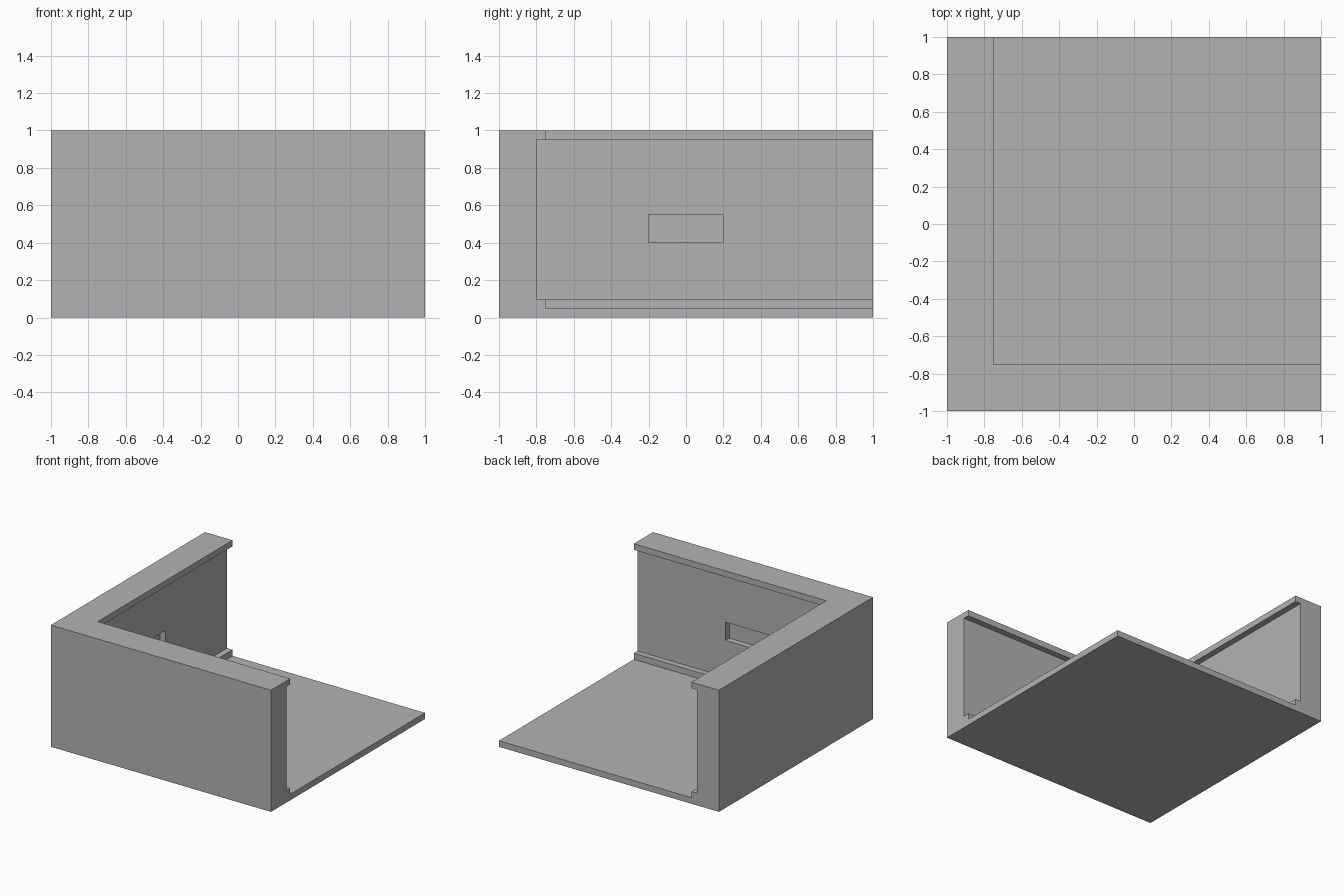
import bpy
import bmesh
from mathutils import Matrix, Vector

cube = bpy.data.objects.get("Cube")
if cube:
    bpy.data.objects.remove(cube, do_unlink=True)

grey = bpy.data.materials.new("plain grey")
grey.use_nodes = True
grey.diffuse_color = (0.45, 0.45, 0.45, 1)
bsdf = next(n for n in grey.node_tree.nodes if n.type == "BSDF_PRINCIPLED")
bsdf.inputs["Base Color"].default_value = grey.diffuse_color


def add_object(name, bm):
    bmesh.ops.recalc_face_normals(bm, faces=bm.faces)
    mesh = bpy.data.meshes.new(name)
    bm.to_mesh(mesh)
    bm.free()
    mesh.materials.append(grey)
    obj = bpy.data.objects.new(name, mesh)
    bpy.context.collection.objects.link(obj)
    return obj


def add_box(name, low, high):
    low, high = Vector(low), Vector(high)
    bm = bmesh.new()
    bmesh.ops.create_cube(bm, size=1, matrix=Matrix.Translation((low + high) / 2)
                          @ Matrix.Diagonal((*(high - low), 1)))
    return add_object(name, bm)


FLOOR = 0.05      # floor thickness
WALL = 0.2        # wall thickness
LEDGE = 0.25      # depth of the wall at the skirting and top ledge
NICHE = 0.05      # niche depth

# Floor slab
add_box("floor", (-1, -1, 0), (1, 1, FLOOR))

# Two walls: one section with skirting and top ledge, mitred round the corner
section = [(0, FLOOR), (LEDGE, FLOOR), (LEDGE, 0.1), (WALL, 0.1),
           (WALL, 0.95), (LEDGE, 0.95), (LEDGE, 1), (0, 1)]
bm = bmesh.new()
rings = [
    [bm.verts.new((1, d - 1, z)) for d, z in section],
    [bm.verts.new((d - 1, d - 1, z)) for d, z in section],
    [bm.verts.new((d - 1, 1, z)) for d, z in section],
]
for a, b in zip(rings, rings[1:]):
    for i in range(len(section)):
        j = (i + 1) % len(section)
        bm.faces.new((a[i], a[j], b[j], b[i]))
bm.faces.new(rings[0])
bm.faces.new(rings[-1])
walls = add_object("walls", bm)

# Shallow niche in the inner face of each wall
back, front = WALL - NICHE - 1, WALL - 0.9
cutters = [
    add_box("front_niche_cutter", (-0.2, back, 0.4), (0.2, front, 0.55)),
    add_box("side_niche_cutter", (back, -0.2, 0.4), (front, 0.2, 0.55)),
]
for cutter in cutters:
    cutter.hide_render = True
    mod = walls.modifiers.new("niche", "BOOLEAN")
    mod.operation = "DIFFERENCE"
    mod.solver = "EXACT"
    mod.object = cutter

# Bake the niches and discard the cutters
graph = bpy.context.evaluated_depsgraph_get()
cut_mesh = bpy.data.meshes.new_from_object(walls.evaluated_get(graph))
walls.modifiers.clear()
walls.data = cut_mesh
for cutter in cutters:
    bpy.data.objects.remove(cutter, do_unlink=True)
